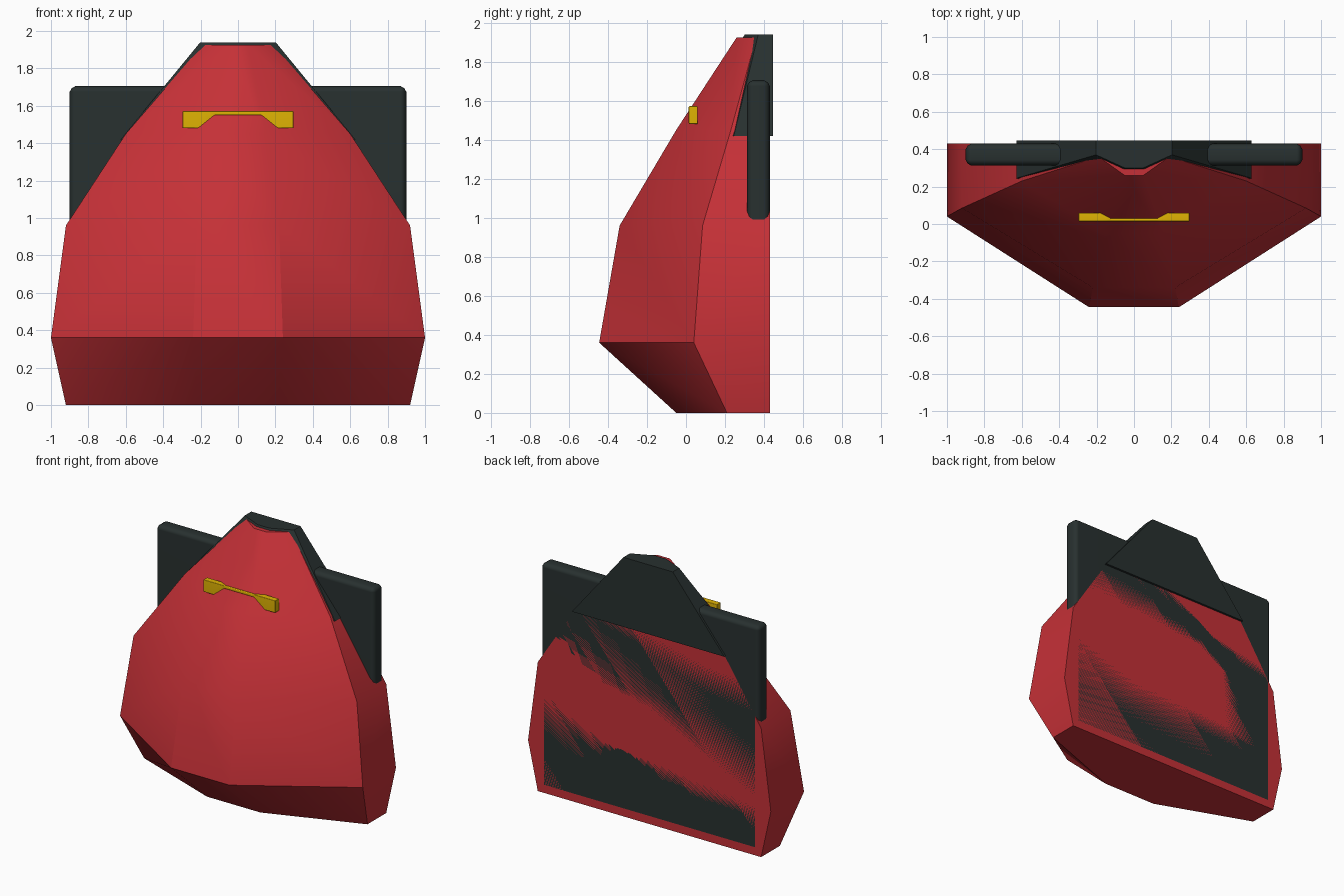
import bpy, bmesh
from math import radians

cube = bpy.data.objects.get("Cube")
if cube:
    bpy.data.objects.remove(cube, do_unlink=True)


def material(name, rgb):
    m = bpy.data.materials.new(name)
    m.use_nodes = True
    m.diffuse_color = (*rgb, 1)
    m.node_tree.nodes["Principled BSDF"].inputs["Base Color"].default_value = (*rgb, 1)
    return m


red = material("red", (0.56, 0.03, 0.038))
charcoal = material("charcoal", (0.021, 0.03, 0.029))
yellow = material("yellow", (0.74, 0.45, 0.001))


def loft(name, rings, mat, smooth_angle, bevel=0):
    """Skin closed rings of equal length, cap both ends."""
    bm = bmesh.new()
    loops = [[bm.verts.new(p) for p in ring] for ring in rings]
    n = len(loops[0])
    sides = []
    for a, b in zip(loops, loops[1:]):
        for i in range(n):
            j = (i + 1) % n
            sides.append(bm.faces.new((a[i], a[j], b[j], b[i])))
    bm.faces.new(loops[0][::-1])
    bm.faces.new(loops[-1])
    bmesh.ops.recalc_face_normals(bm, faces=bm.faces)
    if bevel:
        edges = [e for e in bm.edges if e.calc_face_angle() > radians(60)]
        bmesh.ops.bevel(bm, geom=edges, offset=bevel, segments=2, profile=0.4,
                        affect="EDGES", clamp_overlap=True)
    else:
        # The long diagonal keeps twisted cheeks bulging outward on both sides
        bmesh.ops.triangulate(bm, faces=sides, quad_method="LONG_EDGE")
    mesh = bpy.data.meshes.new(name)
    bm.to_mesh(mesh)
    bm.free()
    mesh.materials.append(mat)
    obj = bpy.data.objects.new(name, mesh)
    bpy.context.collection.objects.link(obj)
    bpy.ops.object.select_all(action="DESELECT")
    obj.select_set(True)
    bpy.context.view_layer.objects.active = obj
    bpy.ops.object.shade_smooth_by_angle(angle=radians(smooth_angle))
    if bevel:
        # Broad faces stay flat, only the rounded rims shade softly
        obj.modifiers.new("flat_faces", "WEIGHTED_NORMAL").keep_sharp = True


def shell_ring(z, front_x, front_y, side_x, side_y, back_y):
    """Symmetric outline: flat front, slanted cheeks, straight sides, flat back."""
    half = [(front_x, front_y), (side_x, side_y), (side_x, back_y)]
    return [(x, y, z) for x, y in half] + [(-x, y, z) for x, y in half[::-1]]


back = 0.43  # the shell and the panel end on the same plane

# Faceted body shell, from the floor up
body = [
    (0.0, 0.22, -0.05, 0.92, 0.21, back),
    (0.36, 0.24, -0.445, 1.0, 0.04, back),
    (0.96, 0.22, -0.34, 0.92, 0.085, back),
    (1.45, 0.15, -0.05, 0.6, 0.23, back),
    (1.925, 0.05, 0.26, 0.19, 0.36, back),
]
loft("body_shell", [shell_ring(*r) for r in body], red, 30)

# Hood wrapped behind the peak of the shell
hood = [
    (1.42, 0.15, 0.03, 0.628, 0.245, 0.446),
    (1.938, 0.05, 0.3, 0.203, 0.37, 0.446),
]
loft("rear_hood", [shell_ring(*r) for r in hood], charcoal, 30)

# Flat back panel with softened edges
panel = [[(x, y, z) for x, y in ((-0.9, 0.312), (0.9, 0.312), (0.9, back), (-0.9, back))]
         for z in (0.03, 1.705)]
loft("back_panel", panel, charcoal, 50, bevel=0.03)

# Front handle: thick grips at the ends, thin bar between
stations = [(0.297, 1.48, 0.06), (0.21, 1.48, 0.06), (0.18, 1.495, 0.06),
            (0.15, 1.525, 0.045), (0.12, 1.55, 0.03)]
stations = [(-x, z, y) for x, z, y in stations] + stations[::-1]
top, front = 1.572, 0.014
handle = [[(x, front, z), (x, y, z), (x, y, top), (x, front, top)] for x, z, y in stations]
loft("front_handle", handle, yellow, 50, bevel=0.005)
